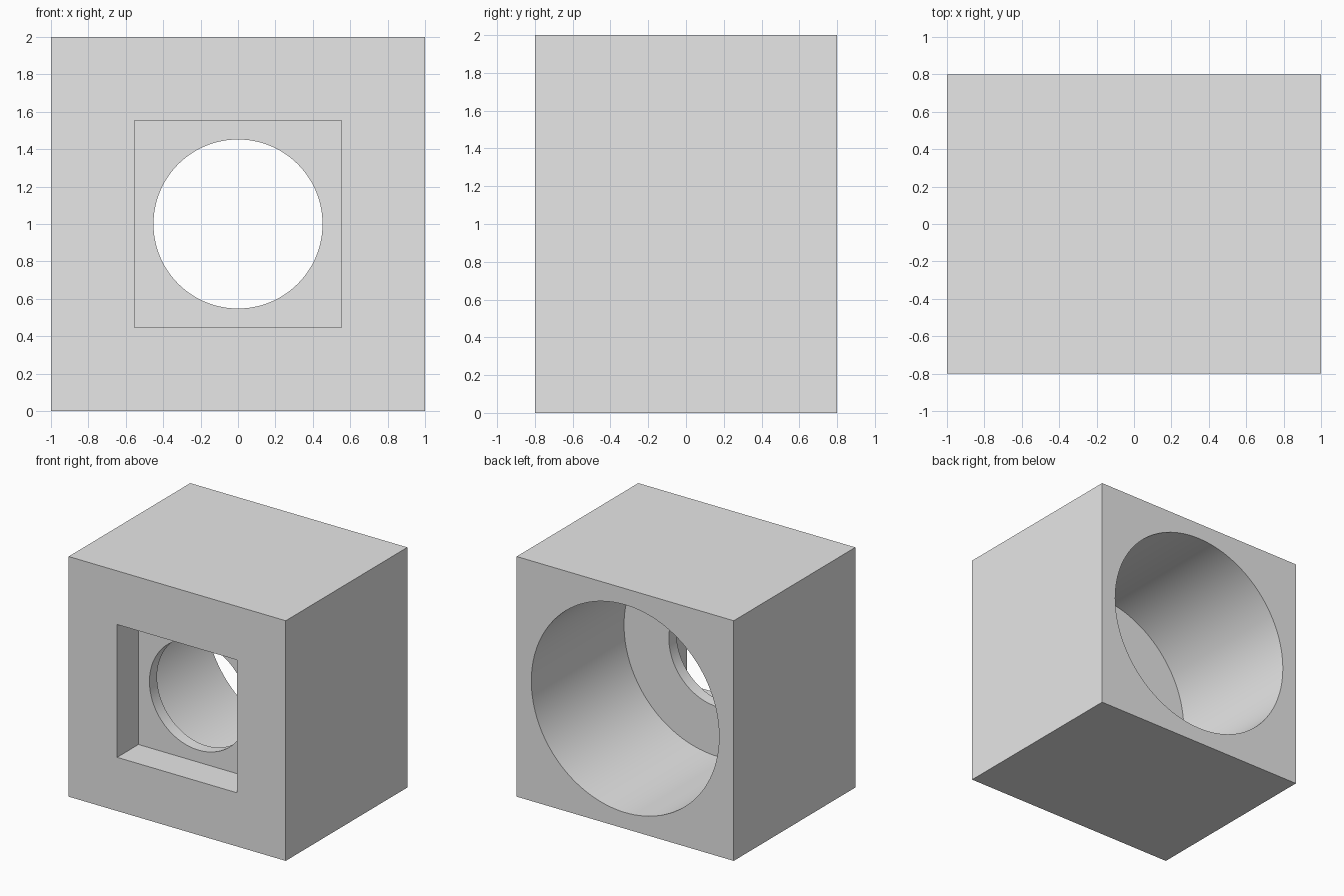
import bpy
import math

cube = bpy.data.objects.get("Cube")
if cube:
    bpy.data.objects.remove(cube, do_unlink=True)

WIDTH, DEPTH, HEIGHT = 2.0, 1.6, 2.0
MID = HEIGHT / 2
FRONT, BACK = -DEPTH / 2, DEPTH / 2
RECESS_DEPTH, LIP = 0.28, 0.10
RECESS_SIDE = 1.106
HOLE_R, BORE_R = 0.452, 0.865
OVER = 0.1  # cutters overshoot the surface they open


def add_box(name, size, y):
    bpy.ops.mesh.primitive_cube_add(size=1, location=(0, y, MID))
    obj = bpy.context.object
    obj.name = name
    obj.scale = size
    bpy.ops.object.transform_apply(location=True, rotation=True, scale=True)
    return obj


def add_cylinder(name, radius, y0, y1):
    bpy.ops.mesh.primitive_cylinder_add(
        vertices=128, radius=radius, depth=y1 - y0,
        location=(0, (y0 + y1) / 2, MID), rotation=(math.pi / 2, 0, 0))
    obj = bpy.context.object
    obj.name = name
    bpy.ops.object.transform_apply(location=True, rotation=True, scale=True)
    return obj


def cut(body, cutter):
    cutter.hide_render = True
    mod = body.modifiers.new(cutter.name, 'BOOLEAN')
    mod.operation = 'DIFFERENCE'
    mod.solver = 'EXACT'
    mod.object = cutter
    bpy.ops.object.select_all(action='DESELECT')
    bpy.context.view_layer.objects.active = body
    body.select_set(True)
    bpy.ops.object.modifier_apply(modifier=mod.name)
    bpy.data.objects.remove(cutter, do_unlink=True)


# Solid block
body = add_box("housing_block", (WIDTH, DEPTH, HEIGHT), 0)

# Square recess in the front
recess_len = RECESS_DEPTH + OVER
cut(body, add_box("square_recess", (RECESS_SIDE, recess_len, RECESS_SIDE),
                  FRONT - OVER + recess_len / 2))

# Wide bore from the back, leaving a thin lip
bore_floor = FRONT + RECESS_DEPTH + LIP
cut(body, add_cylinder("back_bore", BORE_R, bore_floor, BACK + OVER))

# Round hole through the lip
cut(body, add_cylinder("lip_hole", HOLE_R, FRONT + RECESS_DEPTH - OVER,
                       bore_floor + OVER))

# Single grey material
grey = bpy.data.materials.new("light_grey")
grey.use_nodes = True
colour = (0.8, 0.8, 0.8, 1)
grey.diffuse_color = colour
grey.node_tree.nodes["Principled BSDF"].inputs["Base Color"].default_value = colour
body.data.materials.clear()
body.data.materials.append(grey)

# Smooth bores, sharp edges
bpy.ops.object.select_all(action='DESELECT')
bpy.context.view_layer.objects.active = body
body.select_set(True)
bpy.ops.object.shade_smooth_by_angle(angle=math.radians(30))
